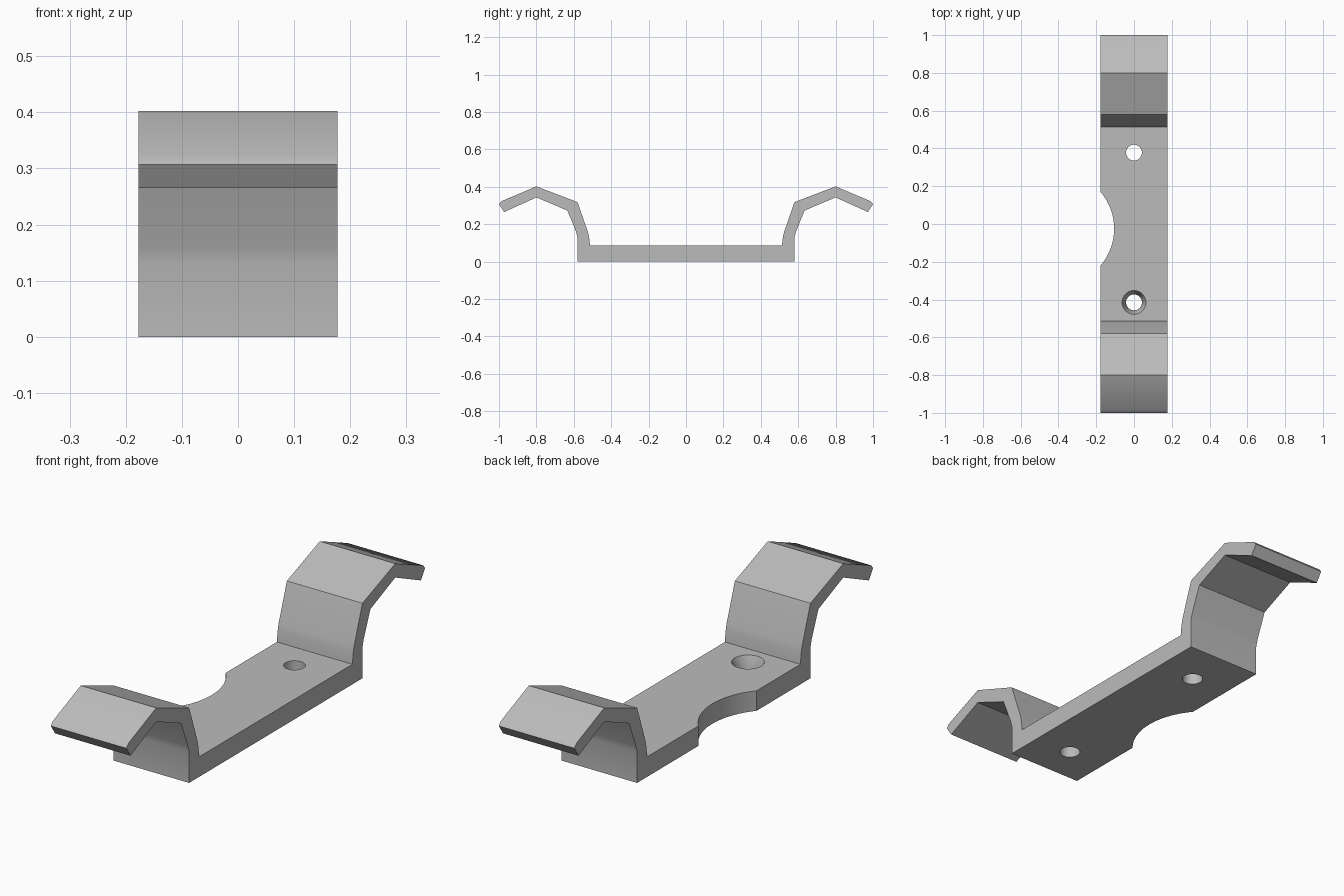
import bpy, bmesh, math

cube = bpy.data.objects.get("Cube")
if cube:
    bpy.data.objects.remove(cube, do_unlink=True)

HALF_WIDTH = 0.177
PLATE = 0.085

grey = bpy.data.materials.new("light grey")
grey.use_nodes = True
colour = (0.5, 0.5, 0.5, 1)
grey.diffuse_color = colour
grey.node_tree.nodes["Principled BSDF"].inputs["Base Color"].default_value = colour


def make_object(name, bm):
    bmesh.ops.recalc_face_normals(bm, faces=bm.faces)
    mesh = bpy.data.meshes.new(name)
    bm.to_mesh(mesh)
    bm.free()
    mesh.materials.append(grey)
    obj = bpy.data.objects.new(name, mesh)
    bpy.context.collection.objects.link(obj)
    return obj


def drill(name, x, y, z, r_low, r_high, depth, sides):
    """Round cutter, standing on z."""
    bm = bmesh.new()
    bmesh.ops.create_cone(bm, cap_ends=True, segments=sides,
                          radius1=r_low, radius2=r_high, depth=depth)
    bmesh.ops.translate(bm, verts=bm.verts, vec=(x, y, z + depth / 2))
    cutter = make_object(name, bm)
    cutter.hide_render = True
    return cutter


# Bracket: half profile (y, z), mirrored and extruded across the width
half = [(0.58, 0), (0.58, 0.13), (0.588, 0.16), (0.634, 0.273), (0.80, 0.343),
        (0.972, 0.265), (1.0, 0.307), (0.987, 0.323), (0.80, 0.402),
        (0.58, 0.318), (0.525, 0.16), (0.518, 0.13), (0.513, PLATE)]
profile = half + [(-y, z) for y, z in reversed(half)]
bm = bmesh.new()
face = bm.faces.new([bm.verts.new((-HALF_WIDTH, y, z)) for y, z in profile])
side = bmesh.ops.extrude_face_region(bm, geom=[face])["geom"]
bmesh.ops.translate(bm, vec=(2 * HALF_WIDTH, 0, 0),
                    verts=[v for v in side if isinstance(v, bmesh.types.BMVert)])
bracket = make_object("bracket", bm)

# Screw holes, countersink and side notch
cutters = [
    drill("rear_hole_cutter", 0, 0.378, -0.1, 0.042, 0.042, 0.3, 32),
    drill("front_hole_cutter", 0, -0.415, -0.1, 0.042, 0.042, 0.3, 32),
    drill("countersink_cutter", 0, -0.415, 0.03, 0.042, 0.064, PLATE - 0.03 + 0.002, 32),
    drill("notch_cutter", -0.405, -0.025, -0.1, 0.3, 0.3, 0.3, 48),
]
for cutter in cutters:
    mod = bracket.modifiers.new(cutter.name, "BOOLEAN")
    mod.operation = "DIFFERENCE"
    mod.solver = "EXACT"
    mod.object = cutter

# Apply the cuts, then smooth the gentle bends
bpy.ops.object.select_all(action="DESELECT")
bracket.select_set(True)
bpy.context.view_layer.objects.active = bracket
for mod in list(bracket.modifiers):
    bpy.ops.object.modifier_apply(modifier=mod.name)
for cutter in cutters:
    bpy.data.objects.remove(cutter, do_unlink=True)
bpy.ops.object.shade_smooth_by_angle(angle=math.radians(30))
